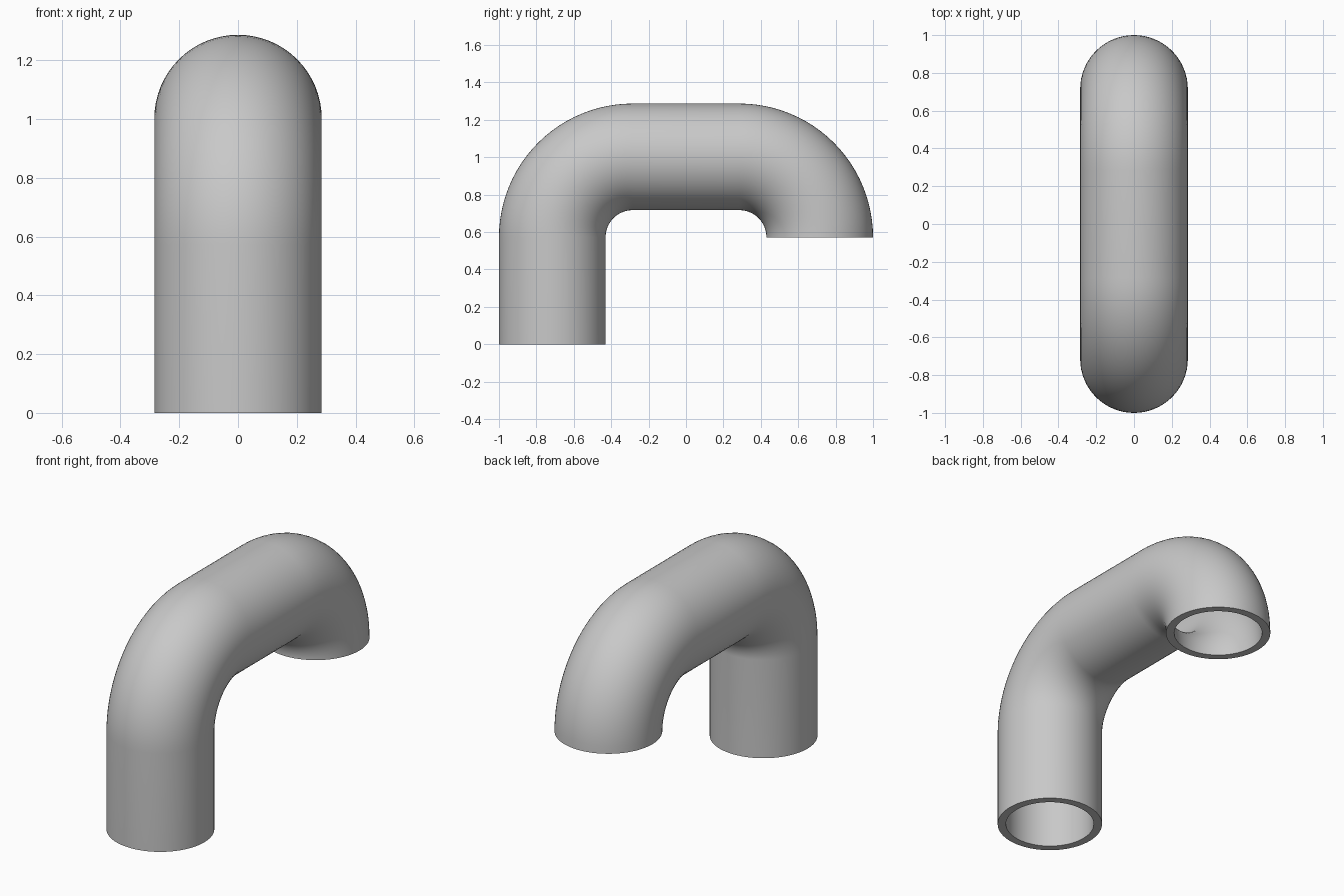
import bpy
import bmesh
from math import sin, cos, pi, radians
from mathutils import Vector

cube = bpy.data.objects.get("Cube")
if cube:
    bpy.data.objects.remove(cube, do_unlink=True)

OUTER, INNER = 0.285, 0.24    # pipe wall radii
BEND = 0.43                   # bend radius of the centre line
BEND_Y, BEND_Z = 0.285, 0.572 # bend centres
SIDES, STEPS = 64, 24

# Pipe colour
grey = bpy.data.materials.new("pipe_grey")
grey.use_nodes = True
colour = (0.58, 0.58, 0.58, 1)
grey.diffuse_color = colour
grey.node_tree.nodes["Principled BSDF"].inputs["Base Color"].default_value = colour


def bend_stations(centre_y, start, end):
    """Centre points and outward directions along a quarter bend."""
    stations = []
    for i in range(STEPS + 1):
        a = start + (end - start) * i / STEPS
        out = Vector((0, cos(a), sin(a)))
        stations.append((Vector((0, centre_y, BEND_Z)) + out * BEND, out))
    return stations


# Centre line: long leg, front bend, straight top, rear bend
path = [(Vector((0, -BEND_Y - BEND, 0)), Vector((0, -1, 0)))]
path += bend_stations(-BEND_Y, pi, pi / 2)
path += bend_stations(BEND_Y, pi / 2, 0)

bm = bmesh.new()


def sweep(radius):
    """Carry a circle along the path and skin it."""
    rings = []
    for centre, out in path:
        ring = []
        for k in range(SIDES):
            t = 2 * pi * k / SIDES
            offset = Vector((1, 0, 0)) * cos(t) + out * sin(t)
            ring.append(bm.verts.new(centre + offset * radius))
        rings.append(ring)
    for a, b in zip(rings, rings[1:]):
        bridge(a, b)
    return rings


def bridge(a, b):
    for k in range(SIDES):
        n = (k + 1) % SIDES
        bm.faces.new((a[k], a[n], b[n], b[k]))


# Outer wall, bore and the two flat rims
wall = sweep(OUTER)
bore = sweep(INNER)
for end in (0, -1):
    bridge(wall[end], bore[end])
bmesh.ops.recalc_face_normals(bm, faces=bm.faces)

mesh = bpy.data.meshes.new("bent_pipe")
bm.to_mesh(mesh)
bm.free()
mesh.materials.append(grey)
pipe = bpy.data.objects.new("bent_pipe", mesh)
bpy.context.collection.objects.link(pipe)

# Smooth walls with crisp rims
bpy.ops.object.select_all(action="DESELECT")
pipe.select_set(True)
bpy.context.view_layer.objects.active = pipe
bpy.ops.object.shade_smooth_by_angle(angle=radians(30))
